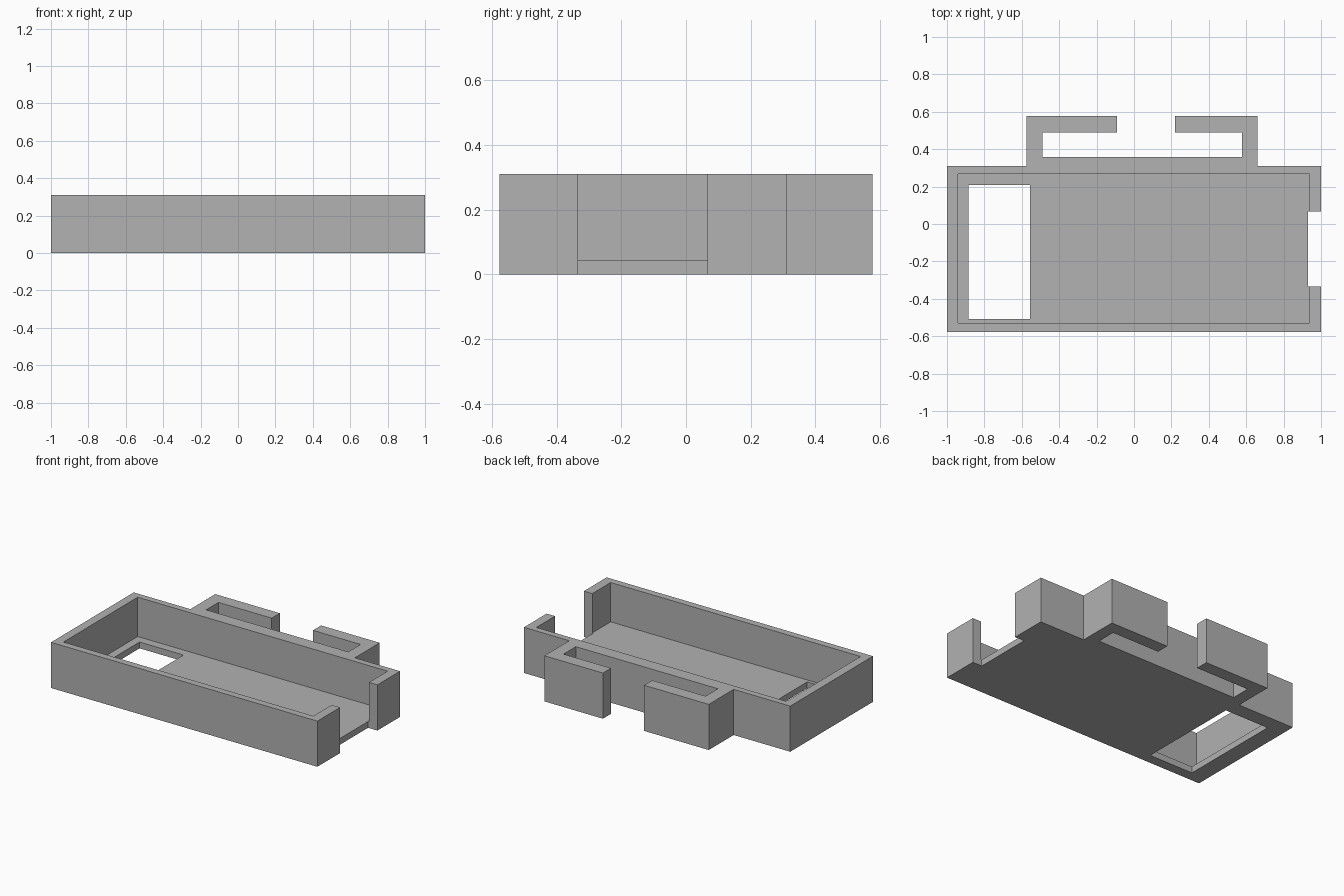
import bpy
import bmesh

old = bpy.data.objects.get("Cube")
if old:
    bpy.data.objects.remove(old, do_unlink=True)

HEIGHT = 0.31
FLOOR = 0.043
BACK = 0.577

grey = bpy.data.materials.new("plain grey")
grey.use_nodes = True
COLOUR = (0.445, 0.445, 0.445, 1)
grey.diffuse_color = COLOUR
grey.node_tree.nodes["Principled BSDF"].inputs["Base Color"].default_value = COLOUR


def prism(name, outline, z0, z1):
    """Extrude a flat outline between two heights."""
    bm = bmesh.new()
    face = bm.faces.new([bm.verts.new((x, y, z0)) for x, y in outline])
    top = bmesh.ops.extrude_face_region(bm, geom=[face])["geom"]
    verts = [v for v in top if isinstance(v, bmesh.types.BMVert)]
    bmesh.ops.translate(bm, verts=verts, vec=(0, 0, z1 - z0))
    bmesh.ops.recalc_face_normals(bm, faces=bm.faces)
    mesh = bpy.data.meshes.new(name)
    bm.to_mesh(mesh)
    bm.free()
    mesh.materials.append(grey)
    obj = bpy.data.objects.new(name, mesh)
    bpy.context.collection.objects.link(obj)
    return obj


def cut(target, name, x0, x1, y0, y1, z0=-0.1, z1=HEIGHT + 0.1):
    """Subtract a box from the target, then drop the box."""
    box = prism(name, [(x0, y0), (x1, y0), (x1, y1), (x0, y1)], z0, z1)
    box.hide_render = True
    mod = target.modifiers.new(name, "BOOLEAN")
    mod.operation = "DIFFERENCE"
    mod.solver = "EXACT"
    mod.object = box
    bpy.context.view_layer.objects.active = target
    bpy.ops.object.modifier_apply(modifier=mod.name)
    bpy.data.objects.remove(box, do_unlink=True)


# Tray with the clip block standing out of its back wall
tray = prism("open_tray", [
    (-1, -BACK), (1, -BACK), (1, 0.31), (0.66, 0.31),
    (0.66, BACK), (-0.575, BACK), (-0.575, 0.31), (-1, 0.31)], 0, HEIGHT)

# Hollow interior above the floor
cut(tray, "cavity", -0.94, 0.937, -0.53, 0.267, z0=FLOOR)
# Opening in the left end wall, through the floor edge
cut(tray, "end_notch", 0.93, 1.1, -0.333, 0.067)
# Window in the floor
cut(tray, "floor_window", -0.885, -0.555, -0.507, 0.208)
# Slot between the back wall and the two hooks, and the gap between the hooks
cut(tray, "clip_slot", -0.49, 0.577, 0.358, 0.49)
cut(tray, "clip_gap", -0.09, 0.22, 0.45, 0.7)
